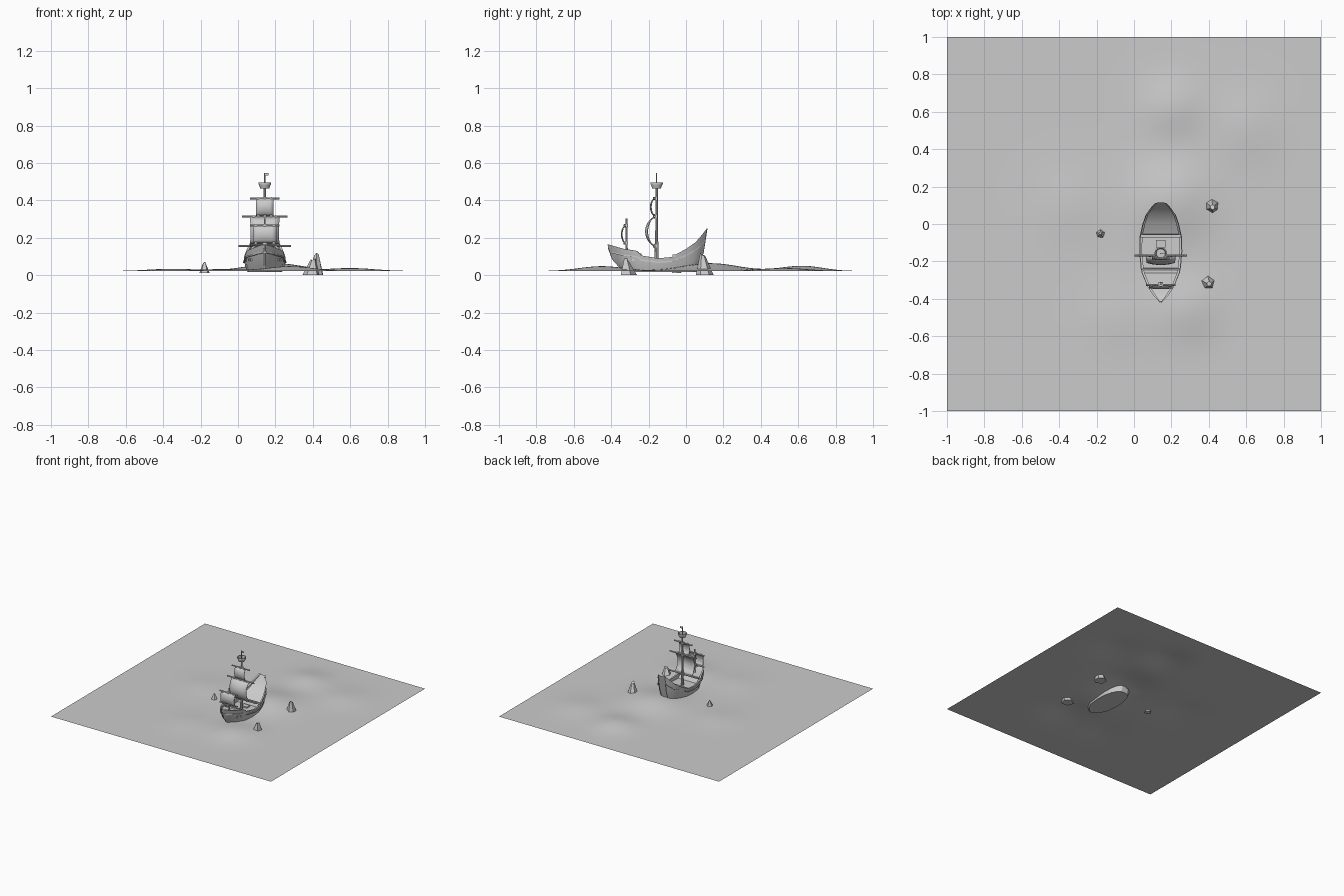
import bpy, bmesh, math, random
from mathutils import Vector

if "Cube" in bpy.data.objects:
    bpy.data.objects.remove(bpy.data.objects["Cube"])

random.seed(4)
CX = 0.143          # ship centre line
MAIN_Y, FORE_Y = -0.157, -0.318

grey = bpy.data.materials.new("plain grey")
grey.diffuse_color = (0.6, 0.6, 0.6, 1)
grey.use_nodes = True
grey.node_tree.nodes["Principled BSDF"].inputs["Base Color"].default_value = grey.diffuse_color


def finish(bm, name, smooth=None):
    bmesh.ops.recalc_face_normals(bm, faces=bm.faces)
    me = bpy.data.meshes.new(name)
    bm.to_mesh(me)
    bm.free()
    ob = bpy.data.objects.new(name, me)
    bpy.context.collection.objects.link(ob)
    me.materials.append(grey)
    if smooth:
        bpy.ops.object.select_all(action='DESELECT')
        ob.select_set(True)
        bpy.context.view_layer.objects.active = ob
        bpy.ops.object.shade_smooth_by_angle(angle=math.radians(smooth))
    return ob


def rod(name, a, b, r1, r2=None, sides=8):
    a, b = Vector(a), Vector(b)
    bm = bmesh.new()
    bmesh.ops.create_cone(bm, cap_ends=True, segments=sides, radius1=r1,
                          radius2=r1 if r2 is None else r2, depth=(b - a).length)
    q = (b - a).to_track_quat('Z', 'Y')
    for v in bm.verts:
        v.co = q @ v.co + (a + b) / 2
    return finish(bm, name, 40)


def box(name, c, s):
    bm = bmesh.new()
    bmesh.ops.create_cube(bm, size=1)
    for v in bm.verts:
        v.co = Vector((v.co[i] * s[i] + c[i] for i in range(3)))
    return finish(bm, name)


# Sea: flat sheet with a few low swells (x, y, height, spread)
swells = [(0.2, 0.13, 0.042, 0.15), (0.2, 0.62, 0.028, 0.11), (0.6, 0.52, 0.016, 0.13),
          (0.28, -0.45, 0.026, 0.12), (-0.35, 0.1, 0.012, 0.13), (-0.1, -0.5, 0.01, 0.12)]
bm = bmesh.new()
bmesh.ops.create_grid(bm, x_segments=60, y_segments=60, size=1)
for v in bm.verts:
    v.co.z = 0.022 + sum(h * math.exp(-((v.co.x - x) ** 2 + (v.co.y - y) ** 2) / (2 * s * s))
                         for x, y, h, s in swells)
finish(bm, "sea", 60)

# Hull stations: top y, bottom y, top half width, bottom half width, rim z, deck z
stations = [(-0.42, -0.335, .004, .002, .165, .145), (-0.385, -0.32, .038, .025, .155, .125),
            (-0.34, -0.30, .068, .050, .142, .115), (-0.265, -0.25, .098, .078, .130, .110),
            (-0.238, -0.23, .104, .084, .105, .070), (-0.15, -0.15, .112, .092, .090, .068),
            (-0.068, -0.08, .110, .090, .098, .068), (-0.055, -0.06, .107, .087, .110, .097),
            (0.0, -0.01, .095, .075, .140, .122), (0.05, 0.03, .078, .057, .175, .158),
            (0.085, 0.045, .055, .042, .215, .203), (0.112, 0.055, .030, .025, .250, .245)]
bm = bmesh.new()
rings = []
for yt, yb, w, wb, zt, zd in stations:
    ym, zm = yt * .7 + yb * .3, .016 + (zt - .016) * .45
    wi = max(w - .012, w * .4)
    half = [(wb, yb, .016), (wb * .35 + w * .65, ym, zm), (w, yt, zt),
            (wi, yt + .002, zt), (wi, yt + .002, zd)]
    pts = half + [(-x, y, z) for x, y, z in reversed(half)]
    rings.append([bm.verts.new((CX + x, y, z)) for x, y, z in pts])
for a, b in zip(rings, rings[1:]):
    for i in range(10):
        j = (i + 1) % 10
        bm.faces.new((a[i], a[j], b[j], b[i]))
bm.faces.new(rings[0])
bm.faces.new(rings[-1])
finish(bm, "hull", 30)

# Rubbing strake along each side, following the sheer
bm = bmesh.new()
for s in (-1, 1):
    prev = None
    for yt, yb, w, wb, zt, zd in stations:
        t = .72
        x, y, z = w * (.35 + .65 * .85) + wb * .1, yt * .86 + yb * .14, .016 + (zt - .016) * t
        ring = [bm.verts.new((CX + s * (x + dx), y, z + dz))
                for dx, dz in ((-.004, -.004), (.005, -.004), (.005, .004), (-.004, .004))]
        if prev:
            for i in range(4):
                bm.faces.new((prev[i], prev[(i + 1) % 4], ring[(i + 1) % 4], ring[i]))
        else:
            bm.faces.new(ring)
        prev = ring
    bm.faces.new(prev)
finish(bm, "strake")

# Deck fittings
box("aft_deck_beam", (CX, -0.064, 0.104), (0.214, 0.014, 0.012))
box("fore_deck_beam", (CX, -0.243, 0.111), (0.196, 0.008, 0.008))
box("deck_hatch", (CX, -0.105, 0.072), (0.05, 0.04, 0.012))
for s in (-1, 1):
    for i, y in enumerate((-0.31, -0.28)):
        box("gun_port", (CX + s * (0.069 + i * .012), y, 0.082), (0.012, 0.015, 0.015))

# Masts
rod("main_mast", (CX, MAIN_Y, 0.06), (CX, MAIN_Y, 0.47), 0.0085, 0.006)
rod("main_mast_foot", (CX, MAIN_Y, 0.06), (CX, MAIN_Y, 0.18), 0.011, 0.010)
rod("flag_pole", (CX, MAIN_Y, 0.46), (CX, MAIN_Y, 0.547), 0.003)
rod("fore_mast", (CX, FORE_Y, 0.10), (CX, FORE_Y, 0.302), 0.007, 0.005)
box("flag", (CX + .011, MAIN_Y, 0.539), (0.02, 0.002, 0.013))

# Crow's nest: an open cup turned from a profile
prof = [(0, .464), (.024, .464), (.031, .484), (.034, .485), (.034, .496),
        (.028, .496), (.024, .474), (0, .474)]
bm = bmesh.new()
vs = [bm.verts.new((r, 0, z)) for r, z in prof]
es = [bm.edges.new(p) for p in zip(vs, vs[1:])]
bmesh.ops.spin(bm, geom=vs + es, cent=(0, 0, 0), axis=(0, 0, 1), angle=math.tau, steps=14)
bmesh.ops.remove_doubles(bm, verts=bm.verts, dist=1e-5)
bmesh.ops.translate(bm, verts=bm.verts, vec=(CX, MAIN_Y, 0))
finish(bm, "crows_nest", 35)


def yard(y, z, half):
    rod("yard", (CX - half, y, z), (CX + half, y, z), 0.0055)
    box("yard_clamp", (CX, y + .005, z), (0.024, 0.02, 0.016))


# Sail: thin sheet bellied forward between two yards
def sail(y, z0, z1, half, belly):
    bm = bmesh.new()
    n = 8
    rows = []
    for i in range(n + 1):
        t = i / n
        rows.append([bm.verts.new((CX + u * half * (1 - .04 * math.sin(math.pi * t)),
                                   y - belly * math.sin(math.pi * t) ** .7 * (1 - .25 * u * u),
                                   z0 + (z1 - z0) * t))
                     for u in (-1, -.6, -.2, .2, .6, 1)])
    for a, b in zip(rows, rows[1:]):
        for j in range(5):
            bm.faces.new((a[j], a[j + 1], b[j + 1], b[j]))
    ob = finish(bm, "sail", 40)
    m = ob.modifiers.new("thickness", 'SOLIDIFY')
    m.thickness, m.offset = 0.005, 0
    # ties to the yards
    for u in (-.75, 0, .75):
        for z in (z0, z1):
            rod("sail_tie", (CX + u * half, y - .006, z), (CX + u * half, y + .004, z), .008, sides=6)


for z, half in ((0.155, 0.14), (0.314, 0.121), (0.411, 0.08)):
    yard(MAIN_Y - .011, z, half)
sail(MAIN_Y - .014, 0.155, 0.312, 0.079, 0.046)
sail(MAIN_Y - .014, 0.318, 0.41, 0.047, 0.02)
for z, half in ((0.172, 0.08), (0.265, 0.08)):
    yard(FORE_Y - .008, z, half)
sail(FORE_Y - .01, 0.172, 0.264, 0.064, 0.018)


# Rocks: leaning faceted stumps
def rock(x, y, z, r, h, lean, sides):
    bm = bmesh.new()
    bmesh.ops.create_cone(bm, cap_ends=True, segments=sides, radius1=r, radius2=r * .28, depth=h)
    for v in bm.verts:
        top = v.co.z > 0
        v.co += Vector((x, y, z + h / 2))
        if top:
            v.co += Vector((lean[0], lean[1], random.uniform(-.2, 0) * h))
        else:
            v.co.x += random.uniform(-.1, .1) * r
    finish(bm, "rock")


rock(0.415, 0.10, 0.0, 0.048, 0.125, (0.005, -0.01), 6)
rock(0.392, -0.31, 0.0, 0.048, 0.092, (0.01, -0.01), 5)
rock(-0.18, -0.053, 0.012, 0.028, 0.062, (0.0, 0.003), 5)
